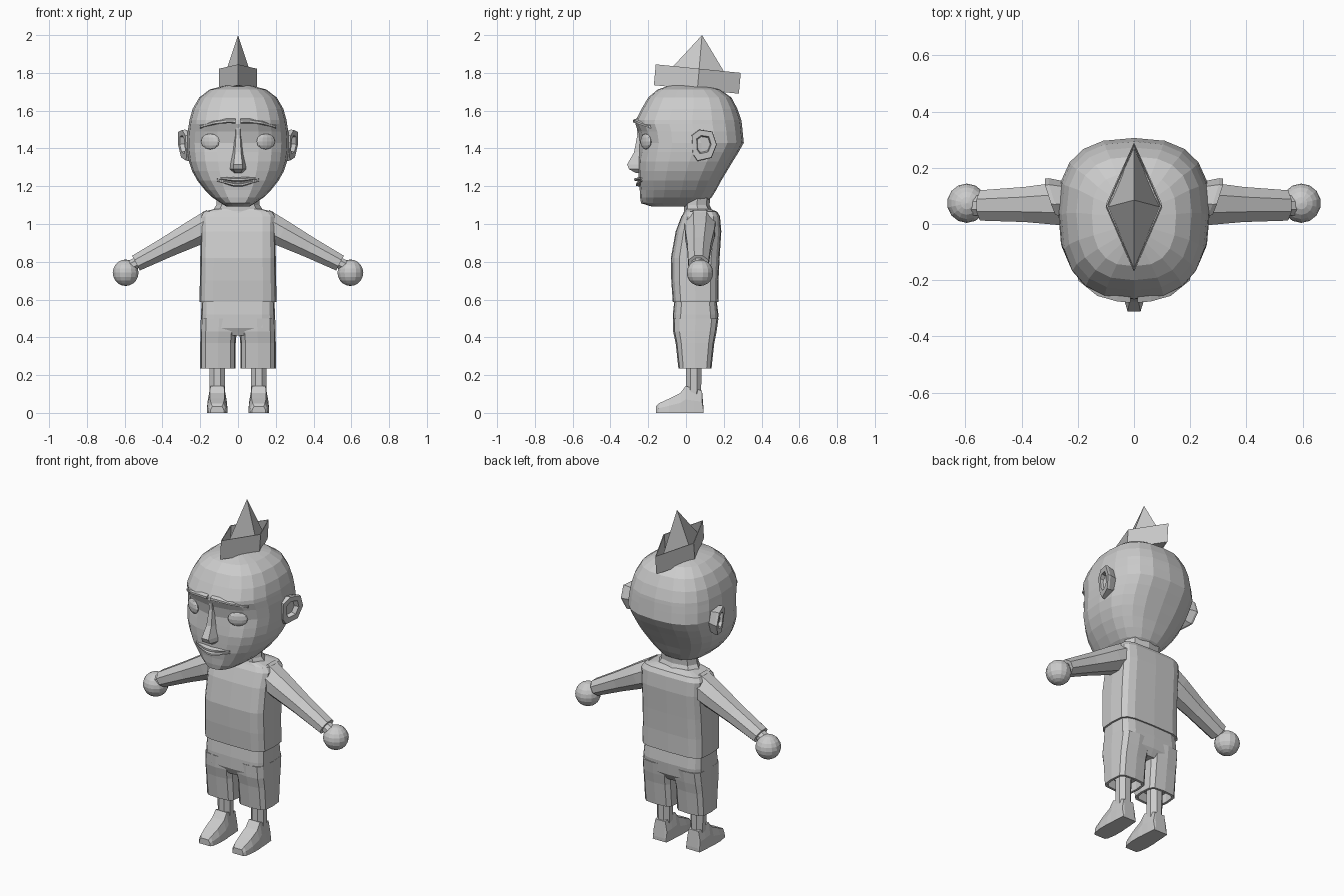
import bpy, bmesh, math
from mathutils import Vector, Matrix

if "Cube" in bpy.data.objects:
    bpy.data.objects.remove(bpy.data.objects["Cube"])

grey = bpy.data.materials.new("plain grey")
grey.diffuse_color = (0.6, 0.6, 0.6, 1)
grey.use_nodes = True
grey.node_tree.nodes["Principled BSDF"].inputs["Base Color"].default_value = grey.diffuse_color


def finish(name, bm):
    bmesh.ops.recalc_face_normals(bm, faces=bm.faces)
    me = bpy.data.meshes.new(name)
    bm.to_mesh(me)
    bm.free()
    me.materials.append(grey)
    ob = bpy.data.objects.new(name, me)
    bpy.context.collection.objects.link(ob)
    return ob


def loft(name, rings, caps=True):
    """Skin a list of closed rings that have equal point counts."""
    bm = bmesh.new()
    vs = [[bm.verts.new(p) for p in r] for r in rings]
    n = len(vs[0])
    for a, b in zip(vs, vs[1:]):
        for i in range(n):
            j = (i + 1) % n
            bm.faces.new((a[i], a[j], b[j], b[i]))
    if caps:
        bm.faces.new(vs[0])
        bm.faces.new(vs[-1])
    return finish(name, bm)


def spow(v, e):
    return math.copysign(abs(v) ** e, v)


def ring(z, cx, w, y0, y1, n=12, e=4.0, shift=0.0, turn=0.0):
    """Horizontal superellipse ring, y0 front to y1 back, widest at middle + shift."""
    yc = (y0 + y1) / 2 + shift
    pts = []
    for k in range(n):
        t = 2 * math.pi * k / n + turn
        s, c = spow(math.sin(t), 2 / e), spow(math.cos(t), 2 / e)
        pts.append(Vector((cx + w * s, yc - c * (yc - y0 if c > 0 else y1 - yc), z)))
    return pts


# Head: z, half width, front y, back y
HEAD = [(1.735, .06, -.08, .10), (1.712, .15, -.15, .18), (1.67, .205, -.20, .24),
        (1.61, .24, -.235, .272), (1.55, .257, -.266, .293), (1.53, .26, -.268, .296),
        (1.49, .266, -.255, .30), (1.43, .27, -.25, .306), (1.38, .267, -.25, .278),
        (1.33, .26, -.252, .247), (1.28, .243, -.252, .217), (1.23, .215, -.252, .187),
        (1.18, .175, -.245, .16), (1.14, .135, -.243, .135), (1.11, .09, -.238, .10),
        (1.092, .06, -.18, .0)]
E, SH = 2.6, .02


def face_y(x, z):
    for a, b in zip(HEAD, HEAD[1:]):
        if a[0] >= z >= b[0]:
            t = (a[0] - z) / (a[0] - b[0])
            w, f, k = [a[i] + t * (b[i] - a[i]) for i in (1, 2, 3)]
            yc = (f + k) / 2 + SH
            return yc - (yc - f) * (1 - min(abs(x) / w, 1) ** E) ** (1 / E)


head_rings = [ring(z, 0, w, f, b, 20, E, SH) for z, w, f, b in HEAD]
for r in head_rings:                      # press in the eye sockets
    for p in r:
        if p.y < -.1:
            d = ((abs(p.x) - .14) / .08) ** 2 + ((p.z - 1.435) / .06) ** 2
            p.y += .022 * math.exp(-d)
loft("head", head_rings)


def ridge(name, xs, zf, h, proj):
    """Raised strip that follows the face."""
    rings = []
    for x in xs:
        z = zf(x)
        y, p = face_y(x, z), proj(x)
        hh = h * (.4 + .6 * p / proj(0))
        rings.append([Vector((x, y + .025, z + hh)), Vector((x, y - p, z + hh * .3)),
                      Vector((x, y - p, z - hh * .3)), Vector((x, y + .025, z - hh))])
    loft(name, rings)


# Lips
lip_x = [-.11, -.06, -.02, .02, .06, .11]
ridge("upper_lip", lip_x, lambda x: 1.234 + .08 * abs(x), .02, lambda x: .027 - .21 * abs(x))
ridge("lower_lip", lip_x, lambda x: 1.203 + .25 * abs(x), .018, lambda x: .02 - .15 * abs(x))

# Nose: z, half width, front y
loft("nose", [[Vector((-w, -.225, z)), Vector((-w * .5, y, z)), Vector((w * .5, y, z)),
               Vector((w, -.225, z))]
              for z, w, y in [(1.54, .022, -.262), (1.47, .022, -.258), (1.38, .032, -.275),
                              (1.315, .046, -.312), (1.29, .05, -.302), (1.27, .03, -.265)]])

# Neck
loft("neck", [ring(z, 0, w, a, b, 8, 2.4) for z, w, a, b in
              [(1.03, .17, -.02, .16), (1.07, .135, -.01, .14), (1.10, .115, -.01, .125),
               (1.18, .11, .0, .13)]])

# Shirt body
loft("shirt", [ring(z, 0, w, a, b, 16, 4.5) for z, w, a, b in
               [(.588, .204, -.07, .172), (.70, .202, -.078, .172), (.82, .2, -.08, .178),
                (.96, .198, -.055, .187), (1.04, .2, -.025, .18), (1.065, .185, -.008, .165),
                (1.08, .12, .0, .13)]])

# Seat of the shorts
loft("shorts_seat", [ring(z, 0, w, a, b, 16, 4.5) for z, w, a, b in
                     [(.61, .192, -.06, .16), (.52, .196, -.07, .172),
                      (.45, .197, -.07, .165), (.41, .16, -.05, .14)]])

for s, side in ((1, "right"), (-1, "left")):
    # Brow and eye
    ridge(side + "_brow", [s * x for x in (.012, .06, .13, .2)],
          lambda x: 1.545 - .7 * max(abs(x) - .06, 0) ** 1.6, .022,
          lambda x: .014 - .04 * abs(x))
    bm = bmesh.new()
    m = (Matrix.Translation((s * .147, -.212, 1.437)) @ Matrix.Rotation(s * .48, 4, 'Z')
         @ Matrix.Diagonal((.055, .017, .042, 1)))
    bmesh.ops.create_uvsphere(bm, u_segments=12, v_segments=6, radius=1, matrix=m)
    finish(side + "_eye", bm)

    # Ear: flared rim with a hollow
    outline = [(.03, 1.47), (.07, 1.5), (.14, 1.49), (.163, 1.42),
               (.135, 1.35), (.06, 1.333), (.035, 1.37)]

    def ear(scale, dx, flat=None):
        pts = []
        for y, z in outline:
            y, z = .093 + (y - .093) * scale, 1.425 + (z - 1.425) * scale
            x = flat or .274 + .33 * (y - .03) + .1 * (z - 1.42) + dx
            pts.append(Vector((s * x, y, z)))
        return pts
    loft(side + "_ear", [ear(.8, 0, .235), ear(1, -.015), ear(.97, 0), ear(.58, 0),
                         ear(.5, -.025)])

    # Sleeve, wrist and hand
    a, b = Vector((s * .13, .075, 1.005)), Vector((s * .54, .066, .793))
    axis = (b - a).normalized()
    up = Vector((-axis.z * s, 0, axis.x * s))

    def tube(c, h, d):
        return [c + up * h * 1.06 * math.cos(t) + Vector((0, d * 1.06 * math.sin(t), 0))
                for t in [math.pi / 8 + k * math.pi / 4 for k in range(8)]]
    loft(side + "_sleeve", [tube(a, .08, .085), tube(a.lerp(b, .25), .072, .08),
                            tube(a.lerp(b, .6), .057, .064), tube(b, .045, .055)])
    loft(side + "_wrist", [tube(b - axis * .03, .03, .036), tube(b + axis * .05, .03, .036)])
    bm = bmesh.new()
    bmesh.ops.create_uvsphere(bm, u_segments=14, v_segments=10, radius=.07,
                              matrix=Matrix.Translation((s * .595, .074, .742)))
    finish(side + "_hand", bm)

    # Shorts leg with an open hem
    loft(side + "_shorts_leg", [ring(z, s * c, w, p, q, 12, 4) for z, c, w, p, q in
                                [(.50, .1, .097, -.07, .172), (.43, .103, .096, -.068, .162),
                                 (.37, .106, .094, -.055, .15), (.235, .106, .094, -.04, .135),
                                 (.235, .106, .08, -.026, .121), (.29, .106, .08, -.026, .121)]])

    # Lower leg
    loft(side + "_leg", [ring(z, s * .11, w, p, q, 8, 2, 0, math.pi / 8) for z, w, p, q in
                         [(.30, .047, -.004, .087), (.10, .043, -.002, .083)]])

    # Shoe: y, half width, height
    shoe = []
    for y, w, h in [(-.158, .036, .035), (-.145, .046, .05), (-.09, .055, .075),
                    (-.03, .055, .105), (-.002, .052, .142), (.04, .05, .13),
                    (.085, .046, .118), (.093, .045, .02)]:
        shoe.append([Vector((s * .11 + u * w, y, v * h)) for u, v in
                     [(-1, 0), (-.95, .5), (-.7, 1), (.7, 1), (.95, .5), (1, 0)]])
    loft(side + "_shoe", shoe)

# Folded paper hat: diamond brim and peaked middle
base = [Vector(p) for p in [(0, -.17, 1.735), (.1, .06, 1.712), (0, .28, 1.69), (-.1, .06, 1.712)]]
brim = loft("hat_brim", [base, [p + Vector((0, .01, .11)) for p in base]], caps=False)
sol = brim.modifiers.new("thickness", 'SOLIDIFY')
sol.thickness = .006
sol.offset = -1
bm = bmesh.new()
vs = [bm.verts.new(p.lerp(Vector((0, .06, 1.712)), .04)) for p in base]
tip = bm.verts.new((0, .085, 2.0))
bm.faces.new(vs)
for i in range(4):
    bm.faces.new((vs[i], vs[(i + 1) % 4], tip))
finish("hat_peak", bm)
